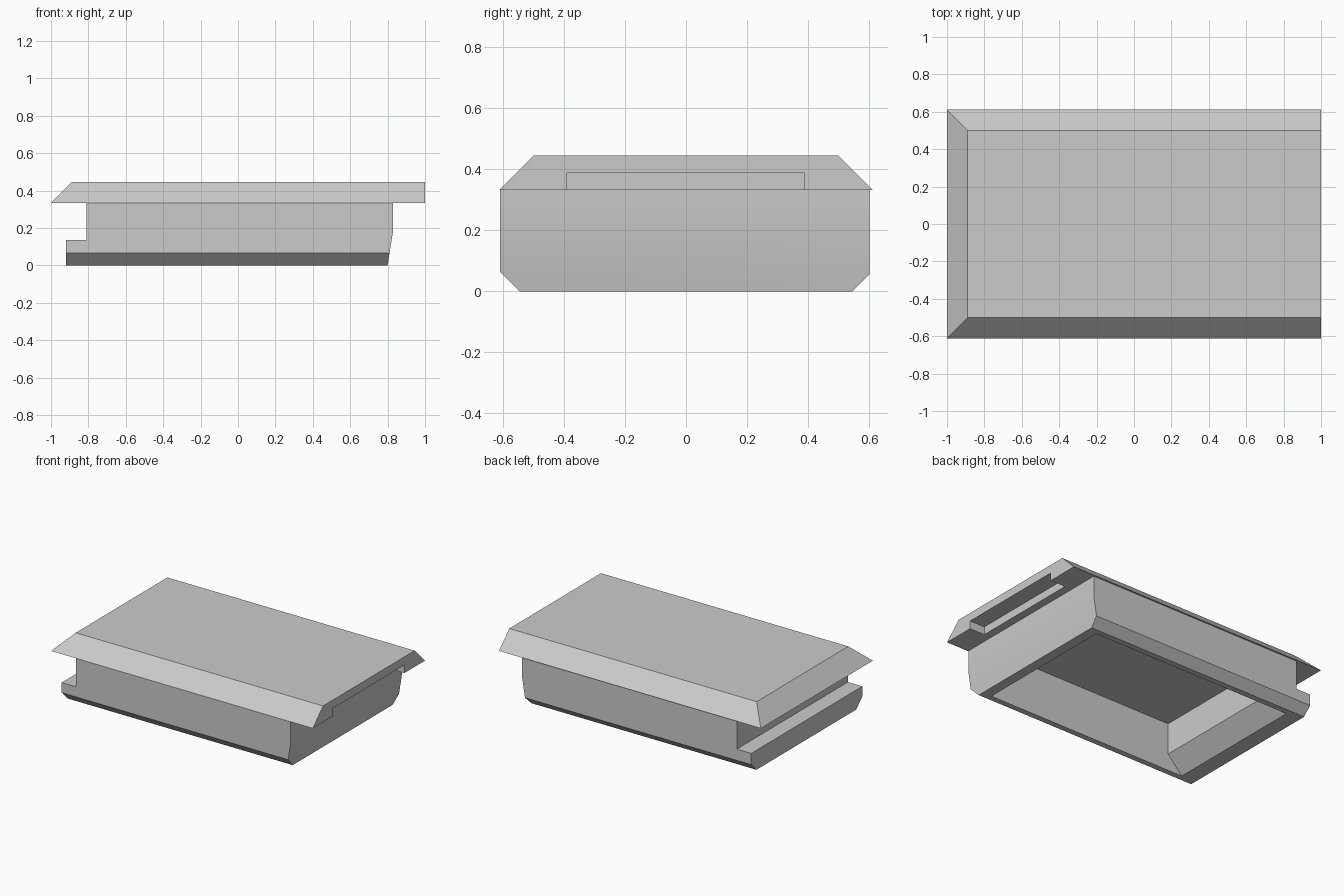
import bpy
import bmesh
from mathutils import Vector

if "Cube" in bpy.data.objects:
    bpy.data.objects.remove(bpy.data.objects["Cube"], do_unlink=True)

grey = bpy.data.materials.new("plain grey")
grey.use_nodes = True
colour = (0.6, 0.6, 0.6, 1)
grey.diffuse_color = colour
grey.node_tree.nodes["Principled BSDF"].inputs["Base Color"].default_value = colour


def extrude_profile(name, profile, y_front, y_back, planes=()):
    """Extrude an x-z outline along y, then trim it by (point, normal) planes."""
    bm = bmesh.new()
    face = bm.faces.new([bm.verts.new((x, y_front, z)) for x, z in profile])
    moved = bmesh.ops.extrude_face_region(bm, geom=[face])["geom"]
    bmesh.ops.translate(bm, vec=(0, y_back - y_front, 0),
                        verts=[v for v in moved if isinstance(v, bmesh.types.BMVert)])
    for point, normal in planes:
        bmesh.ops.bisect_plane(bm, geom=bm.verts[:] + bm.edges[:] + bm.faces[:],
                               plane_co=Vector(point), plane_no=Vector(normal),
                               clear_outer=True)
        bmesh.ops.holes_fill(bm, edges=[e for e in bm.edges if e.is_boundary])
    bmesh.ops.recalc_face_normals(bm, faces=bm.faces)
    mesh = bpy.data.meshes.new(name)
    bm.to_mesh(mesh)
    bm.free()
    mesh.materials.append(grey)
    obj = bpy.data.objects.new(name, mesh)
    bpy.context.collection.objects.link(obj)
    return obj


def cut(target, cutter):
    """Subtract the cutter from the target and discard it."""
    mod = target.modifiers.new("cut", 'BOOLEAN')
    mod.operation = 'DIFFERENCE'
    mod.solver = 'EXACT'
    mod.object = cutter
    bpy.ops.object.select_all(action='DESELECT')
    bpy.context.view_layer.objects.active = target
    target.select_set(True)
    bpy.ops.object.modifier_apply(modifier=mod.name)
    bpy.data.objects.remove(cutter, do_unlink=True)


SEAM = 0.333  # height where the lid meets the body

# Body: stepped ledge on one end, tapered other end, chamfered lower long edges
body = extrude_profile(
    "body",
    [(-0.92, 0), (0.80, 0), (0.83, 0.19), (0.83, SEAM),
     (-0.81, SEAM), (-0.81, 0.135), (-0.92, 0.135)],
    -0.61, 0.602,
    [((0, -0.545, 0), (0, -1, -1)), ((0, 0.545, 0), (0, 1, -1))])

# Open cavity under the body, flared above the ledge
cavity = extrude_profile(
    "cavity_cutter",
    [(-0.92, -0.117), (0.715, -0.1), (0.73, 0), (0.76, 0.19), (0.76, 0.5),
     (-0.70, 0.5), (-0.70, 0.117)],
    -0.505, 0.505)
cut(body, cavity)
bpy.ops.object.shade_smooth_by_angle(angle=0.45)

# Lid: overhanging slab with sloped sides and one sloped end
lid = extrude_profile(
    "lid",
    [(-1, SEAM), (1, SEAM), (1, 0.445), (-0.89, 0.445)],
    -0.612, 0.612,
    [((0, -0.612, SEAM), (0, -1, 1)), ((0, 0.612, SEAM), (0, 1, 1))])

# Finger notch under the straight end of the lid
notch = extrude_profile(
    "notch_cutter",
    [(0.885, 0.2), (1.1, 0.2), (1.1, 0.388), (0.885, 0.388)],
    -0.39, 0.388)
cut(lid, notch)
